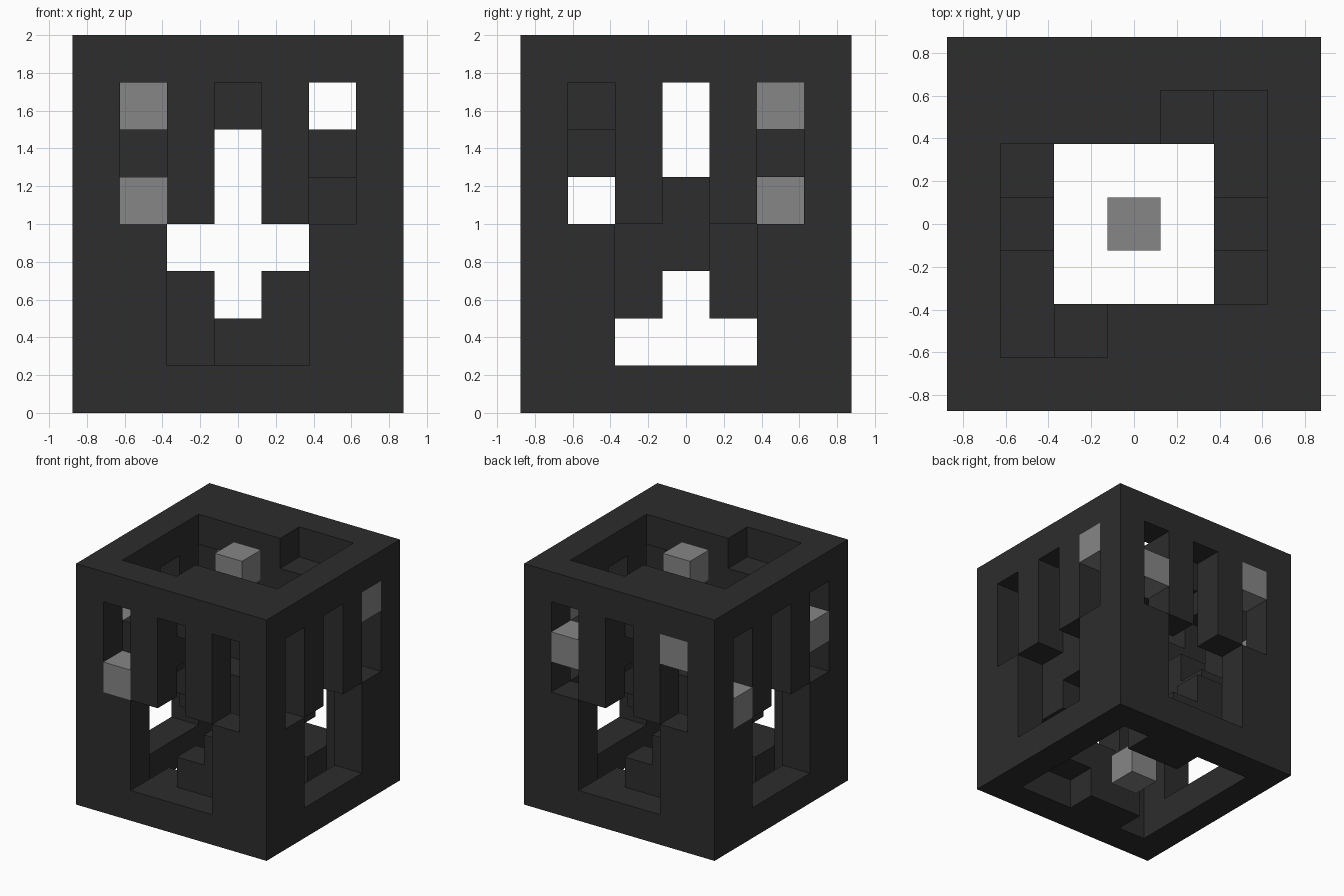
import bpy
import bmesh
from mathutils import Vector

CELL = 0.25
WIDE, TALL = 7, 8
LAST = WIDE - 1

cube = bpy.data.objects.get("Cube")
if cube:
    bpy.data.objects.remove(cube, do_unlink=True)


def material(name, value):
    mat = bpy.data.materials.new(name)
    mat.use_nodes = True
    color = (value, value, value, 1)
    mat.diffuse_color = color
    shader = mat.node_tree.nodes["Principled BSDF"]
    shader.inputs["Base Color"].default_value = color
    shader.inputs["Roughness"].default_value = 0.8
    return mat


charcoal = material("charcoal", 0.026)
grey = material("mid grey", 0.238)

AXES = [Vector(a) for a in ((1, 0, 0), (0, 1, 0), (0, 0, 1))]


def build(name, cells, solid, mat):
    """Make one mesh from grid cells, keeping only faces not against solid cells."""
    bm = bmesh.new()
    for cell in cells:
        centre = Vector((cell[0] - LAST / 2, cell[1] - LAST / 2, cell[2] + 0.5))
        for n in range(3):
            u, v = AXES[(n + 1) % 3] / 2, AXES[(n + 2) % 3] / 2
            for sign in (-1, 1):
                step = AXES[n] * sign
                if tuple(int(c + s) for c, s in zip(cell, step)) in solid:
                    continue
                mid = centre + step / 2
                ring = [mid - u - v, mid + u - v, mid + u + v, mid - u + v]
                if sign < 0:
                    ring.reverse()
                bm.faces.new([bm.verts.new(p * CELL) for p in ring])
    bmesh.ops.remove_doubles(bm, verts=bm.verts, dist=0.001)
    bmesh.ops.dissolve_limit(bm, angle_limit=0.01, verts=bm.verts, edges=bm.edges)
    mesh = bpy.data.meshes.new(name)
    bm.to_mesh(mesh)
    bm.free()
    mesh.materials.append(mat)
    obj = bpy.data.objects.new(name, mesh)
    bpy.context.collection.objects.link(obj)


def opening(a, k):
    """Three tall slots above a wide square doorway."""
    return (a in (1, 3, 5) and 4 <= k <= 6) or (2 <= a <= 4 and 1 <= k <= 3)


def wall(span, place):
    return {place(a, k) for a in span for k in range(TALL) if not opening(a, k)}


def half_turn(cells):
    return {(LAST - i, LAST - j, k) for i, j, k in cells}


def walk(start, path):
    """Trace cells along a path of single steps."""
    steps = {"R": (1, 0, 0), "L": (-1, 0, 0), "F": (0, -1, 0), "D": (0, 0, -1)}
    cells = [start]
    for letter in path:
        cells.append(tuple(c + s for c, s in zip(cells[-1], steps[letter])))
    return set(cells)


# Outer walls and the two winding stairs inside them
full, inner = range(WIDE), range(1, LAST)
stair = walk((1, 5, 7), "RRDRDRFDFDFDFLDLDL")
parts = {
    "front_wall": wall(full, lambda a, k: (a, 0, k)),
    "back_wall": wall(full, lambda a, k: (a, LAST, k)),
    "left_wall": wall(inner, lambda a, k: (LAST, a, k)),
    "right_wall": wall(inner, lambda a, k: (0, a, k)),
    "winding_stair_back": stair,
    "winding_stair_front": half_turn(stair),
}
solid = set().union(*parts.values())
for name, cells in parts.items():
    build(name, cells, solid, charcoal)

# Grey cubes set flush in the openings
cubes = {
    "front_cube": (1, 0, 4),
    "back_cube_middle": (5, 6, 5),
    "back_cube_high": (1, 6, 6),
    "right_cube_low": (0, 5, 4),
    "right_cube_middle": (0, 1, 5),
    "left_cube": (6, 5, 6),
    "bottom_cube": (3, 3, 0),
    "top_cube": (3, 3, 7),
}
for name, cell in cubes.items():
    build(name, {cell}, set(), grey)
